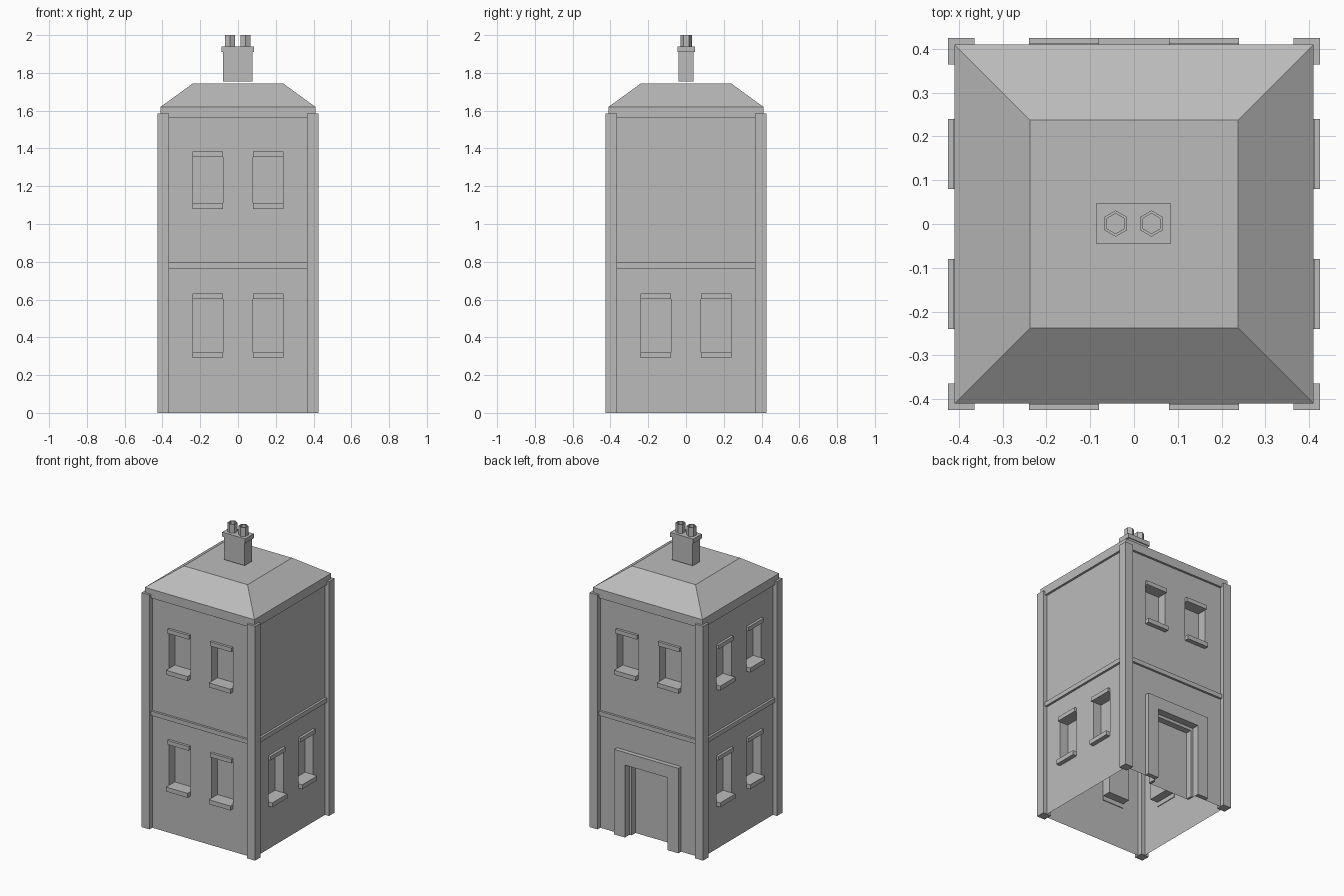
import bpy, bmesh
from math import pi
from mathutils import Matrix, Vector

if "Cube" in bpy.data.objects:
    bpy.data.objects.remove(bpy.data.objects["Cube"])

WALL = 0.395      # distance of each wall from the centre
OUT = 0.425       # face of posts, sills and door surround
PANE = 0.333      # depth of window panes and door
WIN = (0.08, 0.24)
LOWER, UPPER = (0.32, 0.603), (1.11, 1.355)

stone = bpy.data.materials.new("grey stone")
stone.use_nodes = True
grey = (0.5, 0.5, 0.5, 1)
stone.diffuse_color = grey
stone.node_tree.nodes["Principled BSDF"].inputs["Base Color"].default_value = grey


def finish(name, bm, turn=0):
    bm.transform(Matrix.Rotation(turn, 4, "Z"))
    mesh = bpy.data.meshes.new(name)
    bm.to_mesh(mesh)
    bm.free()
    mesh.materials.append(stone)
    obj = bpy.data.objects.new(name, mesh)
    bpy.context.collection.objects.link(obj)


def box(bm, x0, x1, y0, y1, z0, z1):
    mid = Vector((x0 + x1, y0 + y1, z0 + z1)) / 2
    scale = Matrix.Diagonal((x1 - x0, y1 - y0, z1 - z0, 1))
    bmesh.ops.create_cube(bm, size=1, matrix=Matrix.Translation(mid) @ scale)


def quad(bm, *points):
    bm.faces.new([bm.verts.new(p) for p in points])


def wall(name, holes, turn):
    """Thin wall panel with recessed openings, built facing -y and then turned."""
    bm = bmesh.new()
    xs = sorted({-WALL, WALL} | {x for h in holes for x in h[:2]})
    zs = sorted({0, 1.6} | {z for h in holes for z in h[2:]})
    for x0, x1 in zip(xs, xs[1:]):
        for z0, z1 in zip(zs, zs[1:]):
            if not any(h[0] <= x0 < h[1] and h[2] <= z0 < h[3] for h in holes):
                quad(bm, (x0, -WALL, z0), (x1, -WALL, z0), (x1, -WALL, z1), (x0, -WALL, z1))
    for x0, x1, z0, z1 in holes:
        loop = [(x0, z0), (x1, z0), (x1, z1), (x0, z1)]
        quad(bm, *[(x, -PANE, z) for x, z in loop])
        for (ax, az), (bx, bz) in zip(loop, loop[1:] + loop[:1]):
            if az or bz:
                quad(bm, (ax, -WALL, az), (bx, -WALL, bz), (bx, -PANE, bz), (ax, -PANE, az))
    bmesh.ops.remove_doubles(bm, verts=bm.verts, dist=0.0001)
    bmesh.ops.dissolve_limit(bm, angle_limit=0.01, verts=bm.verts, edges=bm.edges)
    finish(name, bm, turn)


def window_trim(name, holes, turn):
    """Sill below and lintel above every window."""
    bm = bmesh.new()
    for x0, x1, z0, z1 in holes:
        box(bm, x0, x1, -OUT, -WALL + 0.005, z0 - 0.03, z0)
        box(bm, x0, x1, -OUT + 0.013, -WALL + 0.005, z1, z1 + 0.028)
    finish(name, bm, turn)


def door_frame(name, outer, inner, top, soffit, y0, y1):
    bm = bmesh.new()
    for x0, x1 in ((-outer, -inner), (inner, outer)):
        box(bm, x0, x1, y0, y1, 0, soffit)
    box(bm, -outer, outer, y0, y1, soffit, top)
    finish(name, bm, pi)


def square_rings(name, profile, cap=False):
    """Sweep a (half width, height) profile around the square building."""
    bm = bmesh.new()
    rings = [[bm.verts.new((sx * r, sy * r, z)) for sx, sy in ((-1, -1), (1, -1), (1, 1), (-1, 1))]
             for r, z in profile]
    for a, b in zip(rings, rings[1:]):
        for i in range(4):
            j = (i + 1) % 4
            bm.faces.new((a[i], a[j], b[j], b[i]))
    if cap:
        bm.faces.new(rings[-1])
    finish(name, bm)


# Walls, windows and their trim
for i, (side, floors) in enumerate((("front", (LOWER, UPPER)), ("left", (LOWER,)),
                                    ("back", (UPPER,)), ("right", (LOWER, UPPER)))):
    windows = [(x0, x1, *f) for f in floors for x0, x1 in (WIN, (-WIN[1], -WIN[0]))]
    door = [(-0.16, 0.16, 0, 0.49)] if side == "back" else []
    wall(side + "_wall", windows + door, i * pi / 2)
    window_trim(side + "_window_trim", windows, i * pi / 2)

# Door surround and stepped inner frame
door_frame("door_surround", 0.24, 0.16, 0.575, 0.49, -OUT, -WALL)
door_frame("door_inner_frame", 0.16, 0.144, 0.49, 0.47, -0.375, -PANE)

# Corner posts
for x, sx in (("left", 1), ("right", -1)):
    for y, sy in (("front", -1), ("back", 1)):
        bm = bmesh.new()
        xs, ys = (sorted((s * 0.365, s * OUT)) for s in (sx, sy))
        box(bm, *xs, *ys, 0, 1.585)
        finish(f"{y}_{x}_post", bm)

# Floor band and hipped roof with its fascia
square_rings("floor_band", [(WALL, 0.765), (0.41, 0.765), (0.41, 0.795), (WALL, 0.795)])
square_rings("roof", [(WALL, 1.56), (0.41, 1.56), (0.41, 1.62), (0.238, 1.745)], cap=True)

# Chimney stack and cap
bm = bmesh.new()
box(bm, -0.079, 0.077, -0.039, 0.041, 1.755, 1.91)
box(bm, -0.087, 0.085, -0.045, 0.047, 1.91, 1.94)
finish("chimney", bm)

# Hollow six-sided chimney pots
for name, x in (("right_pot", -0.042), ("left_pot", 0.04)):
    bm = bmesh.new()
    bmesh.ops.create_cone(bm, cap_ends=True, segments=6, radius1=0.03, radius2=0.03, depth=0.06,
                          matrix=Matrix.Translation((x, 0.001, 1.97)))
    top = max(bm.faces, key=lambda f: f.calc_center_median().z)
    bmesh.ops.inset_region(bm, faces=[top], thickness=0.007)
    floor = bmesh.ops.extrude_discrete_faces(bm, faces=[top])["faces"][0]
    bmesh.ops.translate(bm, verts=floor.verts, vec=(0, 0, -0.04))
    finish(name, bm)
